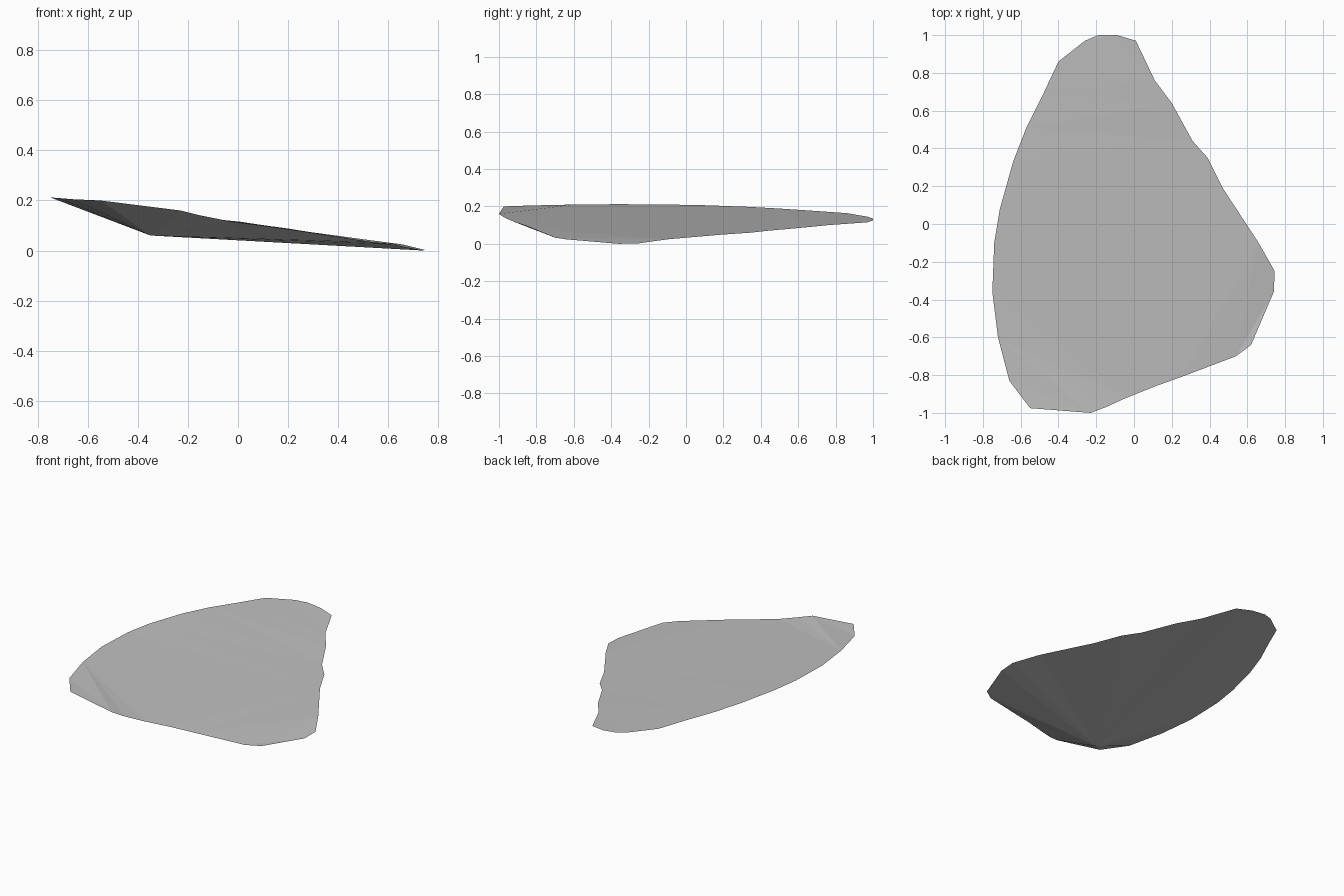
import bpy
import bmesh

cube = bpy.data.objects.get("Cube")
if cube:
    bpy.data.objects.remove(cube, do_unlink=True)

# Stone colour
stone = bpy.data.materials.new("stone_grey")
stone.use_nodes = True
grey = (0.52, 0.52, 0.52, 1)
stone.diffuse_color = grey
stone.node_tree.nodes["Principled BSDF"].inputs["Base Color"].default_value = grey

# Rim of the shard, clockwise from the back tip
rim = [
    (-.19, 1, .135), (-.09, 1, .125), (.01, .97, .115), (.11, .76, .1),
    (.2, .64, .088), (.31, .44, .07), (.39, .35, .06), (.47, .19, .049),
    (.66, -.1, .024), (.745, -.25, .003), (.74, -.36, 0), (.62, -.64, .024),
    (.54, -.7, .033), (.25, -.81, .078), (.11, -.86, .098), (-.04, -.92, .118),
    (-.15, -.97, .14), (-.23, -1, .16), (-.55, -.975, .2), (-.66, -.83, .205),
    (-.72, -.6, .21), (-.75, -.36, .212), (-.74, -.1, .21), (-.71, .08, .207),
    (-.64, .33, .198), (-.57, .51, .188), (-.48, .69, .176), (-.4, .86, .164),
    (-.26, .97, .145),
]
keel = (-.35, -.77, .06)

bm = bmesh.new()
ring = [bm.verts.new(p) for p in rim]
tip = bm.verts.new(keel)

# Underside facets meet at the keel point
for a, b in zip(ring, ring[1:] + ring[:1]):
    bm.faces.new((a, b, tip))

# Nearly flat top
top = bm.faces.new(ring)
bmesh.ops.triangulate(bm, faces=[top], ngon_method='BEAUTY')
bmesh.ops.recalc_face_normals(bm, faces=bm.faces[:])

mesh = bpy.data.meshes.new("rock_shard")
bm.to_mesh(mesh)
bm.free()
mesh.materials.append(stone)
shard = bpy.data.objects.new("rock_shard", mesh)
bpy.context.collection.objects.link(shard)
